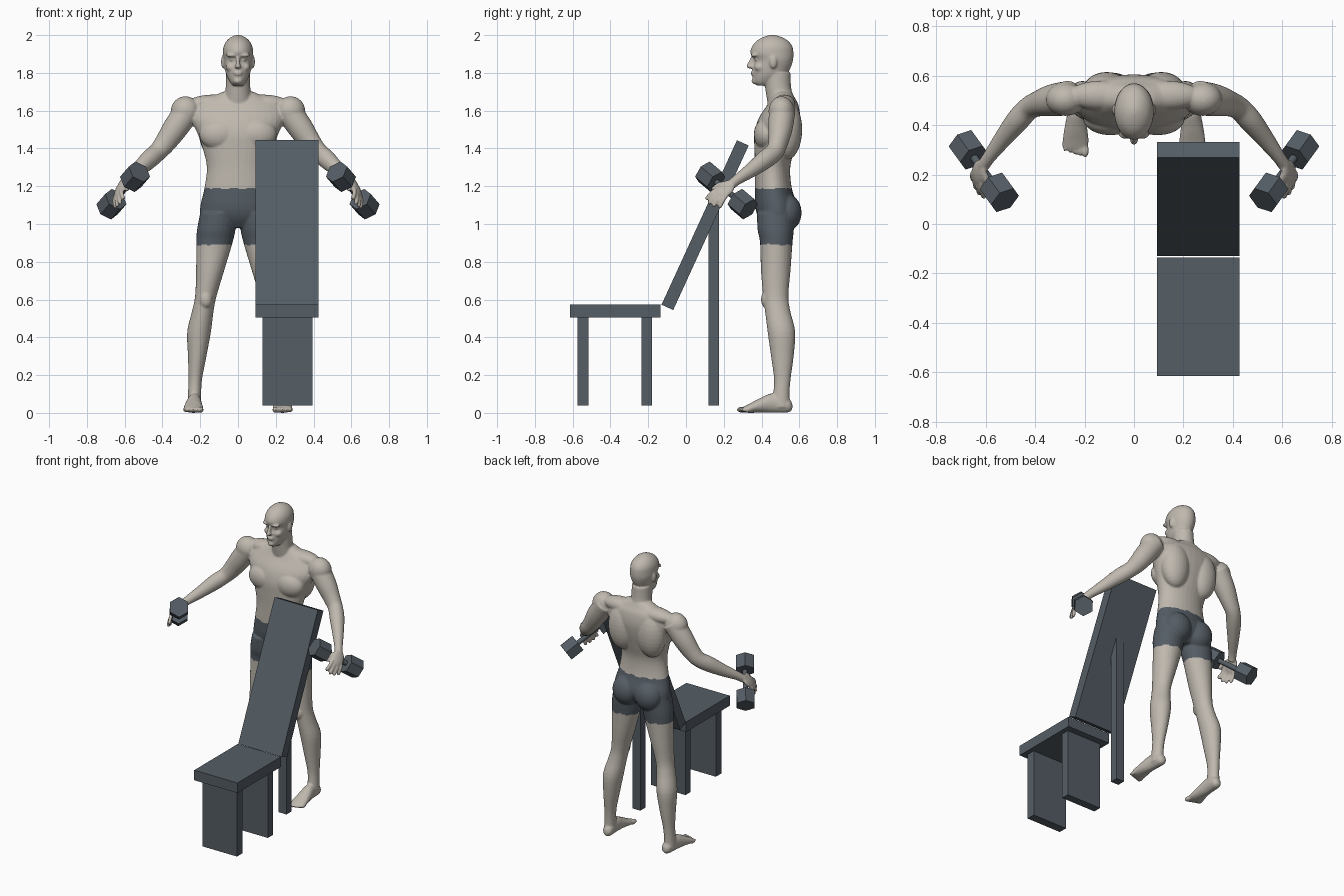
import bpy, bmesh, math
from mathutils import Vector, Matrix

if "Cube" in bpy.data.objects:
    bpy.data.objects.remove(bpy.data.objects["Cube"], do_unlink=True)

X, Y, Z = Vector((1, 0, 0)), Vector((0, 1, 0)), Vector((0, 0, 1))


def material(name, rgb):
    m = bpy.data.materials.new(name)
    m.use_nodes = True
    m.diffuse_color = (*rgb, 1)
    m.node_tree.nodes["Principled BSDF"].inputs["Base Color"].default_value = (*rgb, 1)
    return m


SKIN = material("pale skin", (0.52, 0.48, 0.425))
SLATE = material("dark slate", (0.09, 0.11, 0.13))


def add_object(name, bm, *mats):
    me = bpy.data.meshes.new(name)
    bmesh.ops.recalc_face_normals(bm, faces=bm.faces)
    bm.to_mesh(me)
    bm.free()
    for m in mats:
        me.materials.append(m)
    ob = bpy.data.objects.new(name, me)
    bpy.context.collection.objects.link(ob)
    return ob


def smooth_rows(rows, steps=4):
    """Catmull-Rom interpolation of section rows."""
    p = [Vector(r) for r in rows]
    p = [p[0]] + p + [p[-1]]
    out = []
    for a, b, c, d in zip(p, p[1:], p[2:], p[3:]):
        for i in range(steps):
            t = i / steps
            out.append(0.5 * (2 * b + (c - a) * t + (2 * a - 5 * b + 4 * c - d) * t ** 2
                              + (3 * b - a - 3 * c + d) * t ** 3))
    return out + [p[-1]]


def loft(bm, rows, axes=None, n=24):
    """Skin elliptical sections given as x, y, z, radius u, radius v."""
    rows = smooth_rows(rows)
    rings = []
    for i, r in enumerate(rows):
        c = Vector(r[:3])
        if axes:
            u, v = axes
        else:
            t = Vector(rows[min(i + 1, len(rows) - 1)][:3]) - Vector(rows[max(i - 1, 0)][:3])
            u = t.cross(Z).normalized()
            v = t.cross(u).normalized()
        rings.append([bm.verts.new(c + u * r[3] * math.cos(k * math.tau / n)
                                   + v * r[4] * math.sin(k * math.tau / n)) for k in range(n)])
    for a, b in zip(rings, rings[1:]):
        for k in range(n):
            bm.faces.new((a[k], a[k - 1], b[k - 1], b[k]))
    bm.faces.new(rings[0])
    bm.faces.new(rings[-1][::-1])


def blob(bm, centre, radii, axes=(X, Y, Z)):
    cols = [a * r for a, r in zip(axes, radii)]
    m = Matrix(cols).transposed().to_4x4()
    m.translation = centre
    bmesh.ops.create_uvsphere(bm, u_segments=24, v_segments=16, radius=1, matrix=m)


def tube(bm, points, radius):
    loft(bm, [(*p, radius, radius) for p in points], n=12)
    blob(bm, points[-1], (radius,) * 3)


# Dumbbell axis and hand directions, shared by the arm and the weight
grip_a, grip_b = Vector((0.545, 0.128, 1.25)), Vector((0.67, 0.30, 1.105))
along = (grip_b - grip_a).normalized()
wrist = Vector((0.605, 0.245, 1.212))
reach = Vector((0.21, -0.72, -0.65))
reach = (reach - along * reach.dot(along)).normalized()
palm = along.cross(reach)

# ---- Body: paired parts on the left side first
bm = bmesh.new()
loft(bm, [(0.10, 0.475, 1.06, 0.10, 0.10), (0.115, 0.475, 0.97, 0.102, 0.096),
          (0.125, 0.478, 0.90, 0.096, 0.086), (0.148, 0.475, 0.75, 0.074, 0.078),
          (0.17, 0.475, 0.62, 0.057, 0.067), (0.186, 0.485, 0.54, 0.057, 0.067),
          (0.206, 0.505, 0.43, 0.063, 0.073), (0.216, 0.51, 0.30, 0.049, 0.06),
          (0.226, 0.51, 0.18, 0.036, 0.044), (0.23, 0.505, 0.10, 0.035, 0.043),
          (0.232, 0.505, 0.03, 0.036, 0.045)], (X, Y))
blob(bm, (0.17, 0.425, 0.60), (0.034, 0.028, 0.045))          # kneecap
blob(bm, (0.085, 0.53, 1.06), (0.095, 0.082, 0.10))           # buttock
blob(bm, (0.095, 0.425, 1.475), (0.11, 0.066, 0.085))         # chest muscle
blob(bm, (0.11, 0.535, 1.50), (0.10, 0.08, 0.16))             # back muscle
blob(bm, (0.13, 0.52, 1.635), (0.14, 0.06, 0.05))             # shoulder slope
blob(bm, (0.278, 0.505, 1.598), (0.078, 0.068, 0.078))        # shoulder cap
# foot and toes
loft(bm, [(0.226, 0.563, 0.034, 0.012, 0.015), (0.227, 0.54, 0.04, 0.033, 0.038),
          (0.231, 0.46, 0.052, 0.037, 0.052), (0.235, 0.39, 0.039, 0.046, 0.038),
          (0.236, 0.335, 0.024, 0.053, 0.024), (0.236, 0.305, 0.018, 0.047, 0.015)], (X, Z))
for i in range(5):
    blob(bm, (0.197 + 0.0205 * i, 0.298 + 0.006 * i, 0.017),
         (0.0145 - 0.001 * i, 0.03, 0.0165 - 0.001 * i))
# arm
loft(bm, [(0.26, 0.51, 1.61, 0.07, 0.07), (0.33, 0.50, 1.51, 0.065, 0.067),
          (0.385, 0.487, 1.43, 0.052, 0.057), (0.425, 0.468, 1.382, 0.047, 0.05),
          (0.47, 0.42, 1.342, 0.047, 0.05), (0.53, 0.345, 1.285, 0.037, 0.039),
          (0.585, 0.272, 1.235, 0.027, 0.028), (0.61, 0.235, 1.205, 0.026, 0.026)])
# hand
hand = wrist - palm * 0.012
blob(bm, hand + reach * 0.05, (0.045, 0.06, 0.018), (along, reach, palm))
for i, length in enumerate((0.07, 0.08, 0.076, 0.06)):
    side = along * (0.023 * (i - 1.5))
    root = hand + reach * 0.075 + side
    tube(bm, [root, root + reach * length * 0.5 + side * 0.15 + palm * 0.004,
              root + reach * length + side * 0.3 + palm * 0.02], 0.0115)
root = hand + reach * 0.02 - along * 0.02
tube(bm, [root, root - along * 0.03 + reach * 0.03 + palm * 0.01,
          root - along * 0.04 + reach * 0.065 + palm * 0.02], 0.0125)
# ear, cheek, brow and eye
blob(bm, (0.079, 0.462, 1.858), (0.011, 0.02, 0.034))
blob(bm, (0.038, 0.392, 1.83), (0.026, 0.03, 0.024))
blob(bm, (0.03, 0.363, 1.893), (0.034, 0.02, 0.010))
blob(bm, (0.031, 0.374, 1.872), (0.013, 0.013, 0.010))

# mirror to the other side
half = bm.verts[:] + bm.edges[:] + bm.faces[:]
copy = bmesh.ops.duplicate(bm, geom=half)["geom"]
for v in copy:
    if isinstance(v, bmesh.types.BMVert):
        v.co.x = -v.co.x

# torso, as z, front, back, half width
def stack(rows):
    loft(bm, [(0, (f + b) / 2, z, w, (b - f) / 2) for z, f, b, w in rows], (X, Y), 32)

stack([(0.98, 0.42, 0.53, 0.08), (1.03, 0.385, 0.575, 0.19), (1.09, 0.367, 0.59, 0.20),
       (1.19, 0.365, 0.56, 0.178), (1.30, 0.365, 0.552, 0.165), (1.40, 0.362, 0.575, 0.187),
       (1.48, 0.362, 0.595, 0.215), (1.56, 0.385, 0.605, 0.25), (1.63, 0.43, 0.595, 0.23),
       (1.67, 0.45, 0.575, 0.15), (1.70, 0.46, 0.56, 0.08)])
# neck
stack([(1.60, 0.44, 0.59, 0.085), (1.70, 0.422, 0.56, 0.067), (1.80, 0.41, 0.552, 0.063)])
# head
stack([(1.733, 0.375, 0.44, 0.025), (1.752, 0.357, 0.47, 0.042), (1.79, 0.352, 0.53, 0.062),
       (1.83, 0.352, 0.555, 0.071), (1.87, 0.362, 0.567, 0.078), (1.905, 0.341, 0.569, 0.08),
       (1.94, 0.35, 0.563, 0.076), (1.97, 0.375, 0.54, 0.06), (1.99, 0.41, 0.505, 0.036),
       (2.001, 0.445, 0.47, 0.01)])
# nose, nostrils, lips and chin
loft(bm, [(0, 0.358, 1.888, 0.009, 0.012), (0, 0.345, 1.86, 0.010, 0.014),
          (0, 0.336, 1.835, 0.014, 0.018)], (X, Y), 12)
blob(bm, (0, 0.342, 1.834), (0.018, 0.022, 0.011))
for z, w in ((1.803, 0.026), (1.792, 0.022)):
    blob(bm, (0, 0.357, z), (w, 0.015, 0.0065))
blob(bm, (0, 0.367, 1.757), (0.024, 0.02, 0.018))

# blend everything into one skin
draft = add_object("body_draft", bm, SKIN)
remesh = draft.modifiers.new("Blend", "REMESH")
remesh.mode = "VOXEL"
remesh.voxel_size = 0.006
relax = draft.modifiers.new("Relax", "SMOOTH")
relax.factor, relax.iterations = 0.5, 4
graph = bpy.context.evaluated_depsgraph_get()
skin = bpy.data.meshes.new_from_object(draft.evaluated_get(graph))
bpy.data.objects.remove(draft, do_unlink=True)
skin.name = "body"
skin.materials.clear()
for m in (SKIN, SLATE):
    skin.materials.append(m)
# shorts cover the hips and upper thighs, with slightly wavy hems
for f in skin.polygons:
    c = f.center
    wave = 0.005 * math.sin(c.x * 70) * math.cos(c.y * 50)
    f.material_index = int(abs(c.x) < 0.3 and 0.89 < c.z + wave < 1.188)
    f.use_smooth = True
bpy.context.collection.objects.link(bpy.data.objects.new("body", skin))


# ---- Dumbbells: two hexagonal heads on a round handle
def rod(bm, a, b, radius, sides):
    d = b - a
    m = d.to_track_quat("Z", "Y").to_matrix().to_4x4()
    m.translation = (a + b) / 2
    bmesh.ops.create_cone(bm, cap_ends=True, segments=sides, radius1=radius,
                          radius2=radius, depth=d.length, matrix=m)

for name, s in (("left_dumbbell", 1), ("right_dumbbell", -1)):
    bm = bmesh.new()
    rod(bm, grip_a, grip_b, 0.016, 16)
    for end in (grip_a, grip_b):
        rod(bm, end - along * 0.048, end + along * 0.048, 0.065, 6)
    for v in bm.verts:
        v.co.x *= s
    add_object(name, bm, SLATE)


# ---- Bench
def box(name, x, y, z, tilt=0):
    bm = bmesh.new()
    size = [b - a for a, b in (x, y, z)]
    mid = [(a + b) / 2 for a, b in (x, y, z)]
    m = Matrix.Translation(mid) @ Matrix.Rotation(tilt, 4, "X") @ Matrix.Diagonal((*size, 1))
    bmesh.ops.create_cube(bm, size=1, matrix=m)
    add_object(name, bm, SLATE)

wide, narrow = (0.093, 0.427), (0.13, 0.395)
box("seat", wide, (-0.615, -0.135), (0.505, 0.575))
box("front_leg", narrow, (-0.575, -0.515), (0.038, 0.505))
box("middle_leg", narrow, (-0.235, -0.18), (0.038, 0.505))
box("rear_post", (0.23, 0.29), (0.12, 0.175), (0.038, 1.08))
box("backrest", wide, (0.067, 0.135), (0.515, 1.473), -math.atan2(0.4, 0.872))
